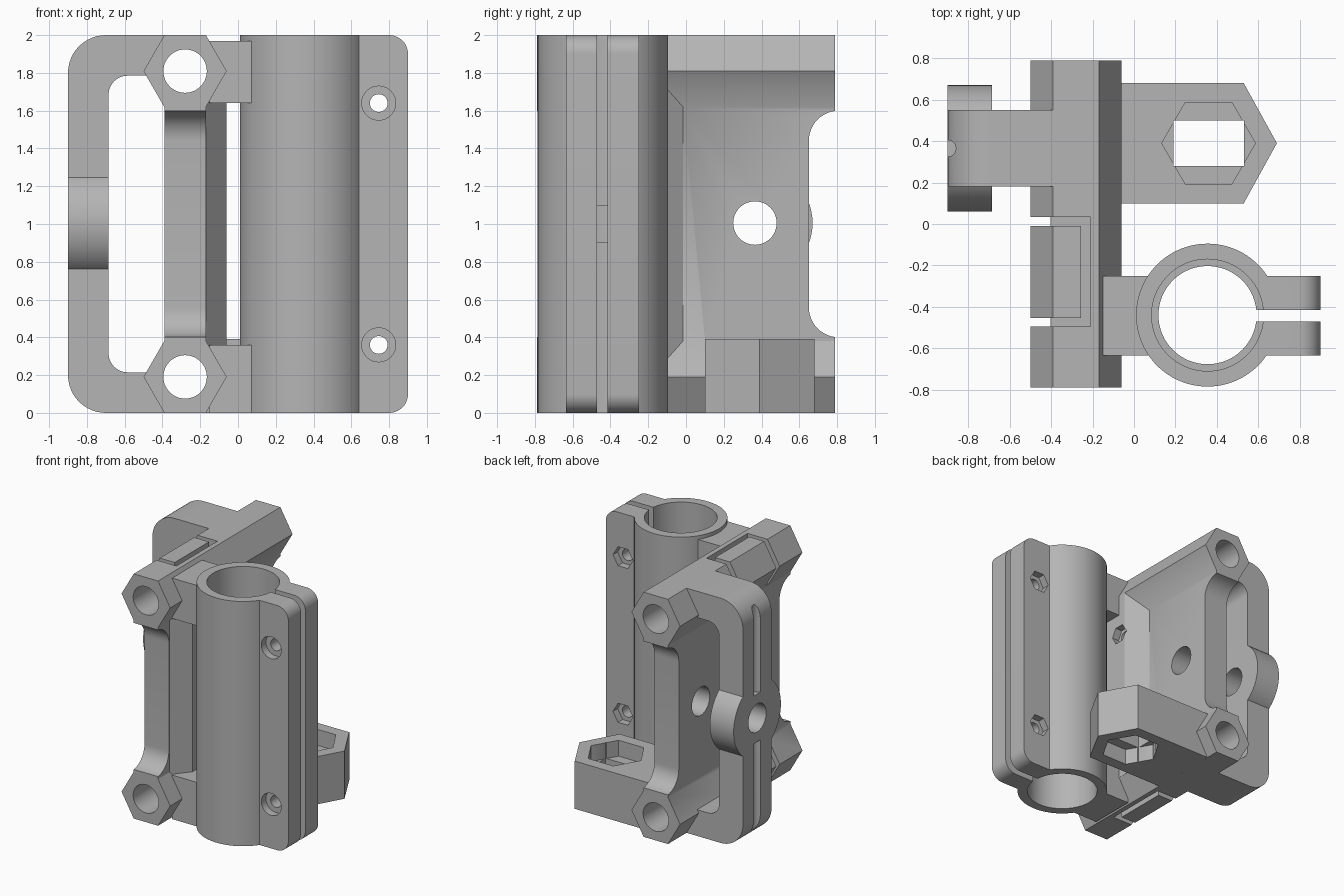
import bpy, bmesh, math

cube = bpy.data.objects.get("Cube")
if cube:
    bpy.data.objects.remove(cube, do_unlink=True)

grey = bpy.data.materials.new("plain grey")
grey.use_nodes = True
COLOUR = (0.46, 0.46, 0.46, 1)
grey.diffuse_color = COLOUR
grey.node_tree.nodes["Principled BSDF"].inputs["Base Color"].default_value = COLOUR

PLACE = {"x": lambda u, v, w: (w, u, v),
         "y": lambda u, v, w: (u, w, v),
         "z": lambda u, v, w: (u, v, w)}


def prism(name, axis, outline, start, end):
    """Extrude a 2D outline along an axis."""
    bm = bmesh.new()
    place = PLACE[axis]
    low = [bm.verts.new(place(u, v, start)) for u, v in outline]
    high = [bm.verts.new(place(u, v, end)) for u, v in outline]
    bm.faces.new(low)
    bm.faces.new(high)
    n = len(outline)
    for i in range(n):
        j = (i + 1) % n
        bm.faces.new((low[i], low[j], high[j], high[i]))
    bmesh.ops.recalc_face_normals(bm, faces=bm.faces)
    mesh = bpy.data.meshes.new(name)
    bm.to_mesh(mesh)
    bm.free()
    mesh.materials.append(grey)
    obj = bpy.data.objects.new(name, mesh)
    bpy.context.scene.collection.objects.link(obj)
    return obj


def ring(u, v, r, n=64):
    return [(u + r * math.cos(math.tau * i / n), v + r * math.sin(math.tau * i / n))
            for i in range(n)]


def rect(u0, u1, v0, v1):
    return [(u0, v0), (u1, v0), (u1, v1), (u0, v1)]


def rounded(u0, u1, v0, v1, r):
    """Rectangle with rounded corners at the u0 end only."""
    pts = [(u1, v0), (u1, v1)]
    s = 1 if u1 > u0 else -1
    for k in range(13):
        a = math.pi / 2 * k / 12
        pts.append((u0 + s * r * (1 - math.sin(a)), v1 - r + r * math.cos(a)))
    for k in range(13):
        a = math.pi / 2 * k / 12
        pts.append((u0 + s * r * (1 - math.cos(a)), v0 + r - r * math.sin(a)))
    return pts


def combine(obj, others, operation):
    """Apply booleans one by one and drop the used helpers."""
    for other in others:
        mod = obj.modifiers.new("cut", "BOOLEAN")
        mod.operation = operation
        mod.solver = "EXACT"
        mod.object = other
        bpy.context.view_layer.update()
        graph = bpy.context.evaluated_depsgraph_get()
        mesh = bpy.data.meshes.new_from_object(obj.evaluated_get(graph))
        obj.modifiers.clear()
        obj.data = mesh
        bpy.data.objects.remove(other, do_unlink=True)


# Bearing clamp: tube, split ears and two joining arms
CX, CY = 0.355, -0.44
clamp = prism("bearing_clamp", "z", ring(CX, CY, 0.345, 96), 0, 2)
combine(clamp, [
    prism("ears", "y", rounded(0.9, CX, 0, 2, 0.1), -0.635, -0.25),
    prism("lower_arm", "y", rect(-0.15, 0.3, 0, 0.36), -0.635, -0.25),
    prism("upper_arm", "y", rect(-0.15, 0.3, 1.64, 1.97), -0.635, -0.25),
], "UNION")
cuts = [
    prism("bore", "z", ring(CX, CY, 0.237), -0.1, 2.1),
    prism("lower_seat", "z", ring(CX, CY, 0.27, 96), -0.1, 0.9),
    prism("upper_seat", "z", ring(CX, CY, 0.27, 96), 1.1, 2.1),
    prism("slit", "z", rect(0.55, 1, -0.47, -0.415), -0.1, 2.1),
]
for z in (0.36, 1.64):
    cuts += [
        prism("screw_hole", "y", ring(0.745, z, 0.047, 32), -0.8, 0),
        prism("screw_head", "y", ring(0.745, z, 0.09, 32), -0.8, -0.575),
        prism("nut_trap", "y", ring(0.745, z, 0.09, 6), -0.31, 0),
    ]
combine(clamp, cuts, "DIFFERENCE")

# Handle loop with a round boss at the middle
handle = prism("handle", "y", rounded(-0.9, -0.28, 0, 2, 0.2), 0.18, 0.55)
combine(handle, [prism("opening", "y", rounded(-0.685, -0.2, 0.215, 1.785, 0.1), 0, 0.7)],
        "DIFFERENCE")
combine(handle, [prism("boss", "x", ring(0.365, 1.005, 0.305), -0.9, -0.685)], "UNION")
combine(handle, [
    prism("upper_groove", "z", ring(-0.9, 0.365, 0.04, 24), 1.2, 1.93),
    prism("lower_groove", "z", ring(-0.9, 0.365, 0.04, 24), 0.07, 0.81),
], "DIFFERENCE")

# Plate between the rods, with scooped front and back edges
side = prism("frame", "x", rect(-0.79, 0.79, 0.19, 1.81), -0.39, -0.17)
scoops = []
for s in (-1, 1):
    outline = [(s * 0.95, 0.4), (s * 0.95, 1.6)]
    for c, first in ((1.44, 90), (0.56, 180)):
        for k in range(13):
            a = math.radians(first + 90 * k / 12)
            outline.append((s * (0.81 + 0.16 * math.cos(a)), c + 0.16 * math.sin(a)))
    scoops.append(prism("scoop", "x", outline, -0.6, 0))
combine(side, scoops, "DIFFERENCE")

# Frame: hexagonal rods, chamfered block and handle joined to the plate
rods = [prism("rod", "y", ring(-0.28, z, 0.22, 6), -0.79, 0.79) for z in (0.1905, 1.8095)]
block = prism("block", "z", [(-0.25, -0.64), (-0.17, -0.64), (-0.06, -0.5),
                             (-0.06, -0.185), (-0.17, -0.015), (-0.25, -0.015)], 0.19, 1.81)
combine(side, [block] + rods + [handle], "UNION")

# Back arm with a hexagonal pocket and two ledges
arm = prism("back_arm", "z", [(-0.25, 0.1), (0.53, 0.1), (0.69, 0.39), (0.53, 0.68),
                              (-0.25, 0.68)], 0, 0.39)
combine(arm, [
    prism("pocket_top", "z", ring(0.36, 0.39, 0.226, 6), 0.26, 0.5),
    prism("pocket_bottom", "z", ring(0.36, 0.39, 0.226, 6), -0.1, 0.13),
    prism("pocket_slot", "y", rect(0.19, 0.53, -0.1, 0.5), 0.28, 0.5),
], "DIFFERENCE")
combine(side, [arm], "UNION")

# Rod bores, cross hole, strap slots and nut traps
cuts = [prism("rod_bore", "y", ring(-0.28, z, 0.115, 48), -1, 1) for z in (0.1905, 1.8095)]
cuts.append(prism("cross_hole", "x", ring(0.365, 1.005, 0.115, 48), -1, 0))
strap = [(-0.6, -0.495), (-0.21, -0.495), (-0.21, 0.035), (-0.6, 0.035),
         (-0.6, -0.01), (-0.255, -0.01), (-0.255, -0.453), (-0.6, -0.453)]
cuts += [prism("strap_slot", "z", strap, *span) for span in ((-0.1, 0.36), (1.64, 2.1))]
for z in (0.53, 1.47):
    cuts.append(prism("block_nut", "x", ring(-0.25, z, 0.08, 6), -0.12, 0.1))
    cuts.append(prism("block_screw", "x", ring(-0.25, z, 0.045, 24), -0.5, 0.1))
combine(side, cuts, "DIFFERENCE")

# Smooth round faces, keep hard edges
bpy.ops.object.select_all(action="DESELECT")
for obj in (clamp, side):
    obj.data.materials.clear()
    obj.data.materials.append(grey)
    obj.select_set(True)
bpy.context.view_layer.objects.active = side
bpy.ops.object.shade_smooth_by_angle(angle=math.radians(30))
